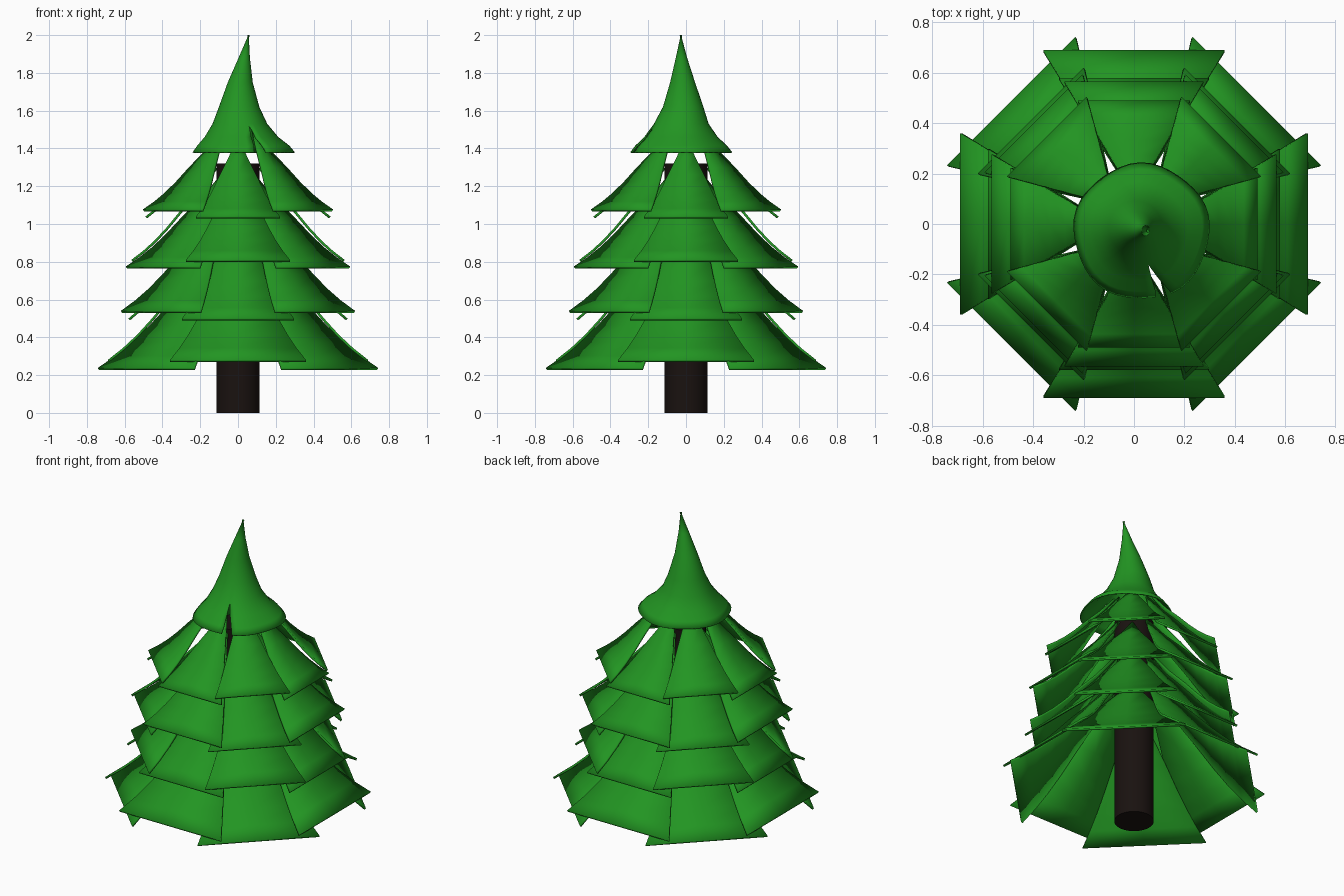
import bpy, bmesh, math
from mathutils import Matrix

if "Cube" in bpy.data.objects:
    bpy.data.objects.remove(bpy.data.objects["Cube"])


def material(name, color):
    m = bpy.data.materials.new(name)
    m.diffuse_color = color
    m.use_nodes = True
    m.node_tree.nodes["Principled BSDF"].inputs["Base Color"].default_value = m.diffuse_color
    return m


green = material("needles", (0.016, 0.3, 0.016, 1))
bark = material("bark", (0.01, 0.006, 0.005, 1))


def finish(bm, name, mat, thickness=0):
    me = bpy.data.meshes.new(name)
    bm.to_mesh(me)
    bm.free()
    ob = bpy.data.objects.new(name, me)
    bpy.context.collection.objects.link(ob)
    me.materials.append(mat)
    if thickness:
        s = ob.modifiers.new("thickness", 'SOLIDIFY')
        s.thickness = thickness
        s.offset = -1
    bpy.ops.object.select_all(action='DESELECT')
    ob.select_set(True)
    bpy.context.view_layer.objects.active = ob
    bpy.ops.object.shade_smooth_by_angle(angle=math.radians(35))
    return ob


# Trunk
bm = bmesh.new()
bmesh.ops.create_cone(bm, cap_ends=True, segments=32, radius1=0.115, radius2=0.115,
                      depth=1.32, matrix=Matrix.Translation((0, 0, 0.66)))
finish(bm, "trunk", bark)

# Branch panels: swooping triangles, (height fraction, spread fraction)
SWOOP = [(0, 1), (.1, .86), (.21, .73), (.35, .59), (.53, .43), (.75, .22), (1, .02)]
TIP_R = 0.11


def branch_panel(name, angle, z, reach, half_width, height):
    bm = bmesh.new()
    rows = []
    for t, f in SWOOP:
        r = TIP_R + (reach - TIP_R) * f
        rows.append([bm.verts.new((s * half_width * f, -r, z + height * t)) for s in (-1, 0, 1)])
    for a, b in zip(rows, rows[1:]):
        for i in range(2):
            bm.faces.new((a[i], a[i + 1], b[i + 1], b[i]))
    bmesh.ops.rotate(bm, verts=bm.verts, matrix=Matrix.Rotation(angle, 3, 'Z'))
    finish(bm, name, green, 0.013)


# Tiers: straight panel z, diagonal panel z, reach, half width, height
TIERS = [(.28, .238, .69, .36, .64), (.50, .54, .58, .297, .56),
         (.81, .775, .565, .275, .49), (1.04, 1.077, .49, .222, .42)]
for n, (z_straight, z_diag, reach, hw, h) in enumerate(TIERS, 1):
    for k in range(8):
        branch_panel(f"tier_{n}_branch_{k + 1}", k * math.pi / 4,
                     z_diag if k % 2 else z_straight, reach, hw, h)

# Top cone with bent tip and a slit: z, centre x, centre y, radius, slit angle
RINGS = [(1.38, .03, -.03, .27, .24), (1.415, .028, -.03, .243, .19), (1.46, .018, -.03, .195, .12),
         (1.53, .01, -.025, .145, 0), (1.62, .006, -.015, .107, 0), (1.75, .012, -.018, .066, 0),
         (1.88, .033, -.024, .03, 0), (2.0, .056, -.027, .001, 0)]
COLS = 40
bm = bmesh.new()
rows = []
for i, (z, cx, cy, r, gap) in enumerate(RINGS):
    row = []
    for j in range(COLS + 1):
        a = math.radians(-71) + gap / 2 + j * (2 * math.pi - gap) / COLS
        rr = r * (1 + (.018 * math.sin(5 * a) if i < 3 else 0))
        row.append(bm.verts.new((cx + rr * math.cos(a), cy + rr * math.sin(a), z)))
    rows.append(row)
for a, b in zip(rows, rows[1:]):
    for j in range(COLS):
        bm.faces.new((a[j], a[j + 1], b[j + 1], b[j]))
bmesh.ops.remove_doubles(bm, verts=bm.verts, dist=1e-5)
finish(bm, "tree_top", green, 0.008)
